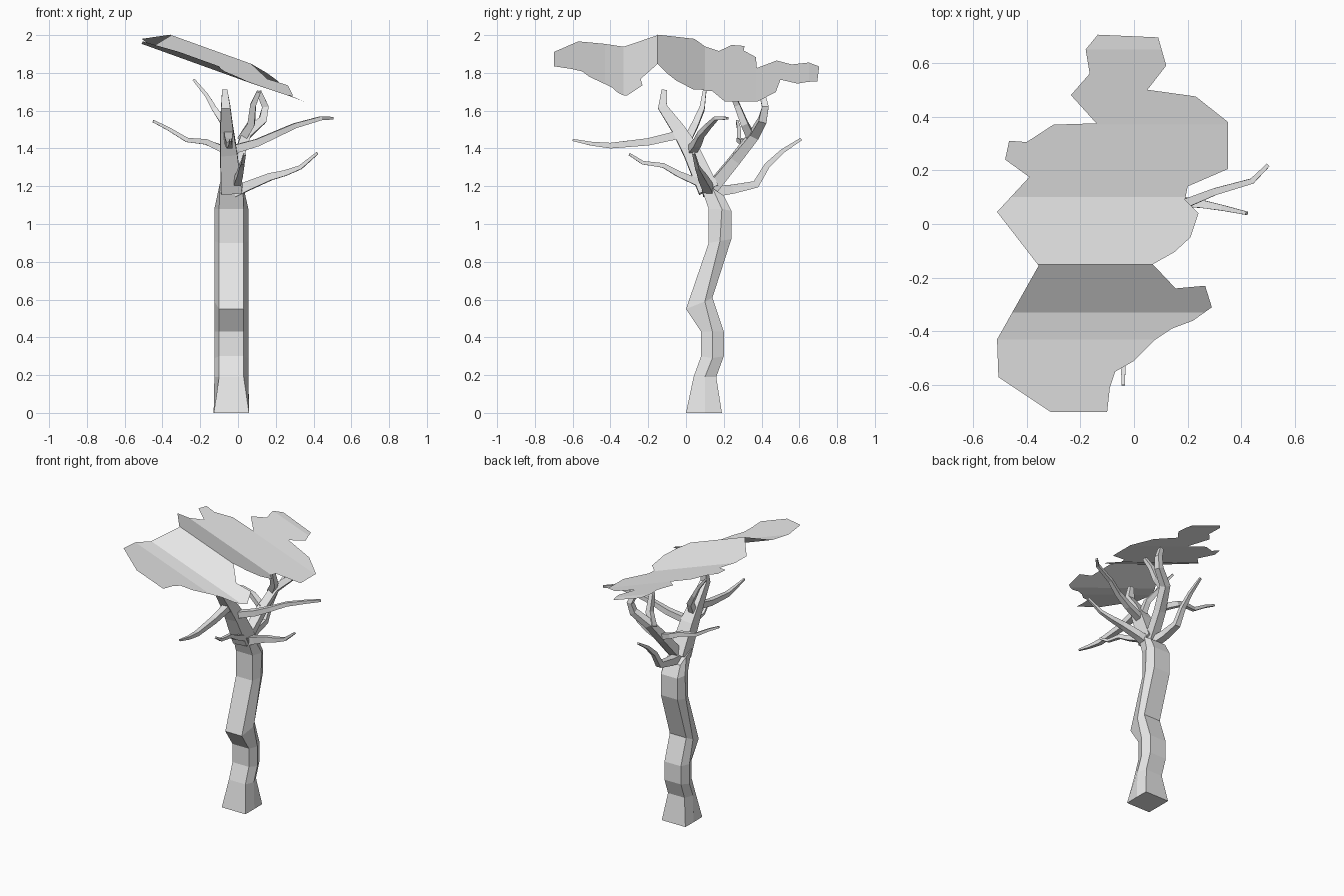
import bpy, bmesh, math
from mathutils import Vector

grey = bpy.data.materials.new("light_grey")
grey.diffuse_color = (0.8, 0.8, 0.8, 1)


def finish(name, bm, fix_normals=True):
    if fix_normals:
        bmesh.ops.recalc_face_normals(bm, faces=bm.faces[:])
    me = bpy.data.meshes.new(name)
    bm.to_mesh(me)
    bm.free()
    me.materials.append(grey)
    ob = bpy.data.objects.new(name, me)
    bpy.context.collection.objects.link(ob)
    return ob


def loft(name, rings):
    """Flat-shaded skin through equal-sized rings, capped at both ends."""
    bm = bmesh.new()
    vr = [[bm.verts.new(p) for p in r] for r in rings]
    n = len(vr[0])
    for a, b in zip(vr, vr[1:]):
        for i in range(n):
            j = (i + 1) % n
            bm.faces.new((a[i], a[j], b[j], b[i]))
    bm.faces.new(vr[0][::-1])
    bm.faces.new(vr[-1])
    return finish(name, bm)


def limb(name, path, r0, r1, sides=4):
    """Tapered branch along a bent path."""
    pts = [Vector(p) for p in path]
    mean = (pts[-1] - pts[0]).normalized()
    ref = Vector((0, 0, 1)) if abs(mean.z) < 0.8 else Vector((0, 1, 0))
    rings = []
    for k, p in enumerate(pts):
        t = (pts[min(k + 1, len(pts) - 1)] - pts[max(k - 1, 0)]).normalized()
        u = t.cross(ref).normalized()
        v = t.cross(u)
        r = r0 + (r1 - r0) * k / (len(pts) - 1)
        angles = [2 * math.pi * (i + 0.5) / sides for i in range(sides)]
        rings.append([p + r * (math.cos(a) * u + math.sin(a) * v) for a in angles])
    return loft(name, rings)


# Trunk: six-sided, wavering front to back
# (front y, front z, middle y, middle z, back y, back z, face half width, middle half width)
trunk = [
    (0.00, 0.00, 0.10, 0.00, 0.19, 0.00, 0.093, 0.094),
    (0.04, 0.19, 0.10, 0.19, 0.16, 0.19, 0.065, 0.09),
    (0.08, 0.30, 0.14, 0.29, 0.20, 0.30, 0.065, 0.09),
    (0.08, 0.43, 0.14, 0.43, 0.20, 0.43, 0.065, 0.09),
    (0.00, 0.55, 0.10, 0.59, 0.14, 0.61, 0.065, 0.09),
    (0.12, 0.90, 0.18, 0.91, 0.24, 0.92, 0.065, 0.09),
    (0.12, 1.08, 0.19, 1.08, 0.24, 1.07, 0.065, 0.09),
    (0.07, 1.22, 0.14, 1.19, 0.20, 1.15, 0.06, 0.065),
]
cx = -0.035
loft("trunk", [[(cx - f, fy, fz), (cx + f, fy, fz), (cx + m, my, mz),
                (cx + f, by, bz), (cx - f, by, bz), (cx - m, my, mz)]
               for fy, fz, my, mz, by, bz, f, m in trunk])

# Thick limbs
limb("front_limb", [(-0.035, 0.12, 1.18), (-0.05, 0.03, 1.38), (-0.06, -0.04, 1.50),
                    (-0.065, -0.125, 1.62), (-0.07, -0.115, 1.71)], 0.078, 0.02)
limb("back_limb", [(-0.03, 0.13, 1.18), (0.0, 0.26, 1.34), (0.04, 0.36, 1.47),
                   (0.13, 0.405, 1.55), (0.145, 0.42, 1.62), (0.11, 0.40, 1.70)], 0.045, 0.02)
limb("back_limb_fork", [(0.02, 0.35, 1.45), (0.07, 0.31, 1.53),
                        (0.08, 0.27, 1.63), (0.11, 0.24, 1.70)], 0.032, 0.016)

# Thin branches
branches = {
    "forward_branch": ([(-0.05, 0.03, 1.39), (-0.05, -0.05, 1.47), (-0.05, -0.20, 1.435),
                        (-0.045, -0.40, 1.415), (-0.04, -0.50, 1.425), (-0.04, -0.60, 1.445)], 0.04, 0.008),
    "upper_right_branch": ([(-0.04, 0.03, 1.39), (0.10, 0.06, 1.43), (0.20, 0.08, 1.475),
                            (0.30, 0.12, 1.52), (0.44, 0.16, 1.56), (0.50, 0.22, 1.56)], 0.032, 0.01),
    "lower_right_branch": ([(-0.02, 0.12, 1.17), (0.06, 0.11, 1.205), (0.17, 0.085, 1.25),
                            (0.25, 0.075, 1.27), (0.33, 0.06, 1.30), (0.42, 0.04, 1.375)], 0.04, 0.009),
    "left_branch": ([(0.0, 0.27, 1.36), (-0.10, 0.31, 1.405), (-0.17, 0.30, 1.435),
                     (-0.27, 0.28, 1.445), (-0.37, 0.28, 1.505), (-0.45, 0.27, 1.545)], 0.028, 0.009),
    "top_left_branch": ([(-0.06, 0.0, 1.43), (-0.07, 0.05, 1.53), (-0.125, 0.085, 1.61),
                         (-0.165, 0.095, 1.68), (-0.235, 0.11, 1.765)], 0.03, 0.009),
    "low_front_branch": ([(-0.01, 0.11, 1.20), (0.0, 0.03, 1.235), (0.01, -0.04, 1.265),
                          (0.02, -0.12, 1.31), (0.025, -0.23, 1.325), (0.035, -0.30, 1.37)], 0.03, 0.009),
    "rear_branch": ([(-0.04, 0.14, 1.17), (-0.05, 0.25, 1.185), (-0.05, 0.37, 1.21),
                     (-0.05, 0.43, 1.31), (-0.05, 0.51, 1.385), (-0.05, 0.61, 1.45)], 0.04, 0.01),
}
for name, (path, r0, r1) in branches.items():
    limb(name, path, r0, r1)

# Canopy: thin jagged sheet, sloping down to the right and pleated along y
outline = [(-0.51, -0.43), (-0.505, -0.57), (-0.31, -0.70), (-0.10, -0.70), (-0.09, -0.61),
           (-0.07, -0.55), (0.0, -0.51), (0.08, -0.43), (0.14, -0.39), (0.22, -0.36),
           (0.29, -0.31), (0.265, -0.23), (0.155, -0.24), (0.07, -0.15), (0.15, -0.105),
           (0.21, -0.05), (0.24, 0.04), (0.19, 0.09), (0.20, 0.14), (0.35, 0.205),
           (0.35, 0.38), (0.23, 0.475), (0.05, 0.50), (0.12, 0.59), (0.09, 0.695),
           (-0.135, 0.705), (-0.18, 0.65), (-0.165, 0.56), (-0.235, 0.48), (-0.14, 0.375),
           (-0.30, 0.37), (-0.40, 0.305), (-0.465, 0.31), (-0.48, 0.24), (-0.39, 0.175),
           (-0.51, 0.045), (-0.29, 0.01), (-0.355, -0.155), (-0.20, -0.335)]
pleats = [(-0.71, 1.80), (-0.43, 1.77), (-0.33, 1.775), (-0.15, 1.873), (0.10, 1.775),
          (0.37, 1.775), (0.65, 1.79), (0.71, 1.785)]


def canopy_height(x, y):
    for (y0, h0), (y1, h1) in zip(pleats, pleats[1:]):
        if y <= y1:
            return h0 + (h1 - h0) * (y - y0) / (y1 - y0) - 0.36 * x
    return pleats[-1][1] - 0.36 * x


bm = bmesh.new()
face = bm.faces.new([bm.verts.new((x, y, 0)) for x, y in outline])
bmesh.ops.triangulate(bm, faces=[face])
for y, _ in pleats[1:-1]:
    bmesh.ops.bisect_plane(bm, geom=bm.verts[:] + bm.edges[:] + bm.faces[:], dist=1e-4,
                           plane_co=(0, y, 0), plane_no=(0, 1, 0))
for v in bm.verts:
    v.co.z = canopy_height(v.co.x, v.co.y)
for f in bm.faces:
    f.normal_update()
    if f.normal.z < 0:
        f.normal_flip()
bmesh.ops.dissolve_limit(bm, angle_limit=0.01, verts=bm.verts[:], edges=bm.edges[:])
finish("canopy", bm, fix_normals=False)
